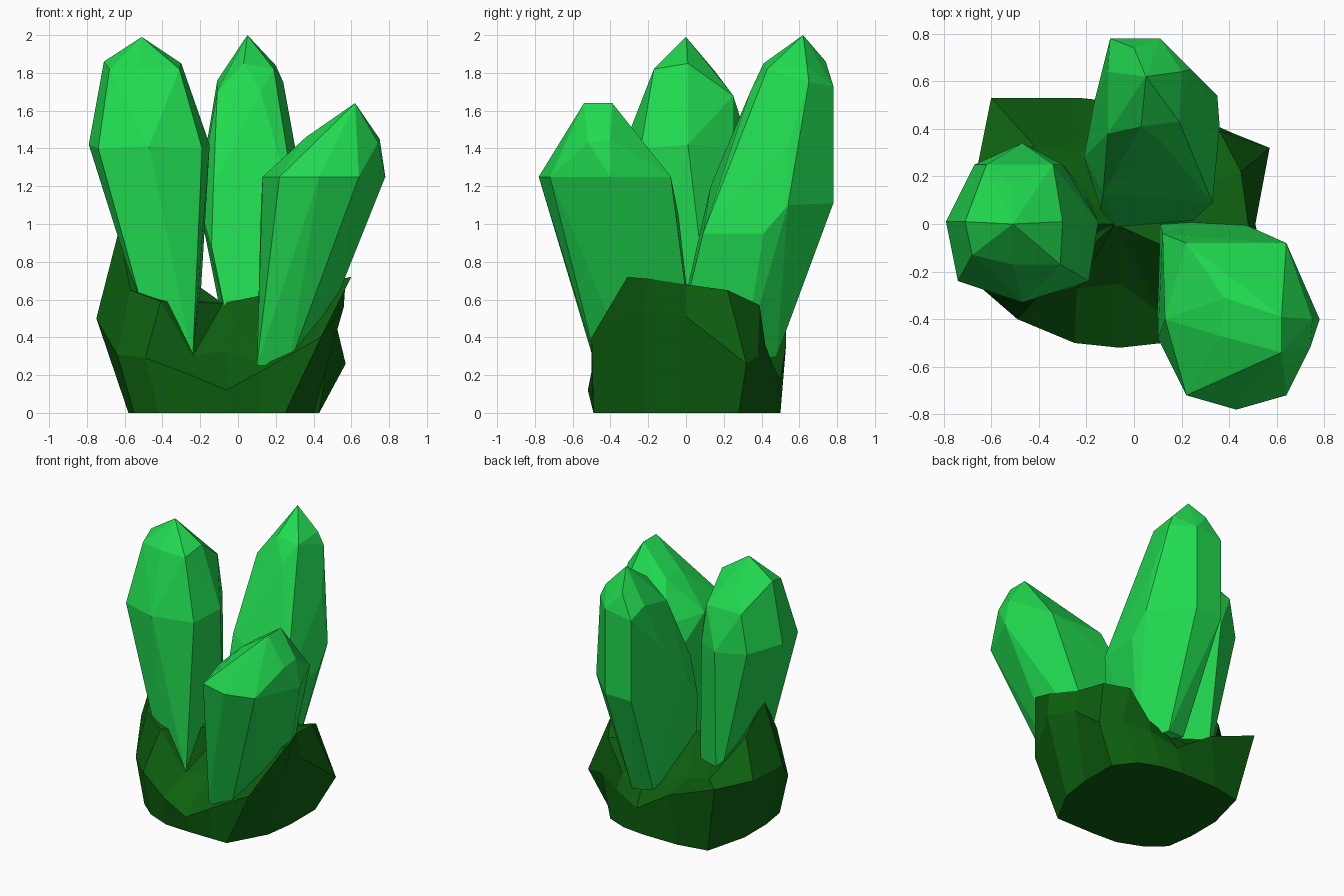
import bpy, bmesh, math


def material(name, color):
    m = bpy.data.materials.new(name)
    m.diffuse_color = color
    return m


crystal_green = material("crystal_green", (0.015, 0.70, 0.08, 1))
rock_green = material("rock_green", (0.004, 0.115, 0.005, 1))


def finish(bm, name, mat):
    bmesh.ops.recalc_face_normals(bm, faces=bm.faces)
    me = bpy.data.meshes.new(name)
    bm.to_mesh(me)
    bm.free()
    me.materials.append(mat)
    ob = bpy.data.objects.new(name, me)
    bpy.context.collection.objects.link(ob)
    return ob


def crystal(name, points):
    """Faceted convex gem spanned by its corner points."""
    bm = bmesh.new()
    for p in points:
        bm.verts.new(p)
    bmesh.ops.convex_hull(bm, input=bm.verts)
    loose = [v for v in bm.verts if not v.link_faces]
    bmesh.ops.delete(bm, geom=loose, context='VERTS')
    bmesh.ops.dissolve_limit(bm, angle_limit=math.radians(4),
                             verts=bm.verts, edges=bm.edges)
    return finish(bm, name, mat=crystal_green)


# Left crystal: tip, shoulder, girdle, narrow foot
crystal("left_crystal", [
    (-0.51, 0, 1.99),
    (-0.71, 0.01, 1.86), (-0.68, -0.13, 1.82), (-0.51, -0.17, 1.82), (-0.31, -0.17, 1.82),
    (-0.30, 0.01, 1.85), (-0.34, 0.25, 1.68), (-0.51, 0.16, 1.80), (-0.62, 0.25, 1.68),
    (-0.79, 0.01, 1.42), (-0.74, -0.24, 1.40), (-0.47, -0.33, 1.41), (-0.19, -0.24, 1.40),
    (-0.15, 0.01, 1.42), (-0.30, 0.25, 1.40), (-0.47, 0.34, 1.40), (-0.67, 0.25, 1.40),
    (-0.42, -0.25, 0.25), (-0.24, -0.26, 0.28), (-0.22, 0.15, 0.25), (-0.42, 0.25, 0.30)])

# Back crystal, leaning backwards
crystal("back_crystal", [
    (0.05, 0.62, 2.0),
    (0.03, 0.41, 1.85), (-0.11, 0.64, 1.76), (0.0, 0.74, 1.86), (0.20, 0.64, 1.84),
    (0.19, 0.43, 1.82),
    (0.24, 0.65, 1.75), (0.12, 0.34, 1.70), (-0.11, 0.38, 1.70),
    (-0.10, 0.78, 1.70), (0.11, 0.78, 1.73), (0.30, 0.54, 1.42),
    (-0.10, 0.78, 1.11), (0.11, 0.78, 1.11), (0.35, 0.54, 1.10), (0.36, 0.41, 0.95),
    (-0.21, 0.28, 1.12), (-0.17, 0.5, 1.40), (-0.13, 0.13, 1.20),
    (0.33, 0.09, 0.95), (-0.14, 0.06, 0.88), (0.10, 0.06, 0.90),
    (-0.05, -0.04, 0.45), (0.2, -0.03, 0.45), (0.22, 0.3, 0.25),
    (0.10, 0.48, 0.30), (-0.05, 0.45, 0.32)])

# Front crystal, leaning to the front right
crystal("front_crystal", [
    (0.62, -0.39, 1.64), (0.62, -0.54, 1.64),
    (0.38, -0.31, 1.47), (0.36, -0.47, 1.46), (0.75, -0.40, 1.45), (0.74, -0.52, 1.43),
    (0.22, -0.08, 1.25), (0.64, -0.08, 1.25), (0.78, -0.40, 1.25), (0.64, -0.72, 1.25),
    (0.43, -0.78, 1.25), (0.22, -0.72, 1.25), (0.13, -0.40, 1.25), (0.12, -0.04, 1.05),
    (0.10, 0.03, 0.25), (0.10, -0.48, 0.25), (0.27, -0.47, 0.25),
    (0.38, -0.30, 0.25), (0.35, 0.05, 0.25)])

# Rock base: columns of (foot xy, bulge xyz, rim xyz), lofted around and capped
columns = [
    ((0.43, 0.00), (0.51, 0.00, 0.51), (0.48, 0.00, 0.68)),
    ((0.43, 0.28), (0.57, 0.32, 0.26), (0.45, 0.22, 0.65)),
    ((0.32, 0.42), (0.42, 0.38, 0.30), (0.36, 0.39, 0.57)),
    ((0.17, 0.48), (0.24, 0.46, 0.25), (0.22, 0.42, 0.36)),
    ((0.00, 0.50), (0.05, 0.50, 0.18), (0.06, 0.44, 0.28)),
    ((-0.28, 0.50), (-0.23, 0.53, 0.36), (-0.23, 0.30, 0.40)),
    ((-0.50, 0.46), (-0.60, 0.53, 0.50), (-0.42, 0.33, 0.45)),
    ((-0.58, 0.15), (-0.67, 0.18, 0.45), (-0.60, 0.16, 0.75)),
    ((-0.58, -0.10), (-0.75, -0.05, 0.50), (-0.63, 0.00, 0.97)),
    ((-0.55, -0.30), (-0.64, -0.27, 0.31), (-0.57, -0.24, 0.65)),
    ((-0.42, -0.41), (-0.49, -0.40, 0.29), (-0.41, -0.31, 0.59)),
    ((-0.25, -0.48), (-0.25, -0.50, 0.20), (-0.24, -0.27, 0.30)),
    ((-0.06, -0.49), (-0.06, -0.52, 0.12), (-0.06, -0.25, 0.33)),
    ((0.12, -0.49), (0.12, -0.50, 0.22), (0.12, -0.38, 0.26)),
    ((0.25, -0.49), (0.44, -0.50, 0.40), (0.60, -0.31, 0.72)),
    ((0.40, -0.22), (0.56, -0.23, 0.56), (0.57, -0.20, 0.71))]
bm = bmesh.new()
rings = [[bm.verts.new((*c[0], 0)) for c in columns],
         [bm.verts.new(c[1]) for c in columns],
         [bm.verts.new(c[2]) for c in columns]]
n = len(columns)
bm.faces.new(rings[0][::-1])
for lo, hi in zip(rings, rings[1:]):
    for i in range(n):
        j = (i + 1) % n
        bm.faces.new((lo[i], lo[j], hi[j], hi[i]))
top = bm.verts.new((-0.08, 0, 0.58))
for i in range(n):
    bm.faces.new((rings[2][i], rings[2][(i + 1) % n], top))
finish(bm, "rock_base", rock_green)
